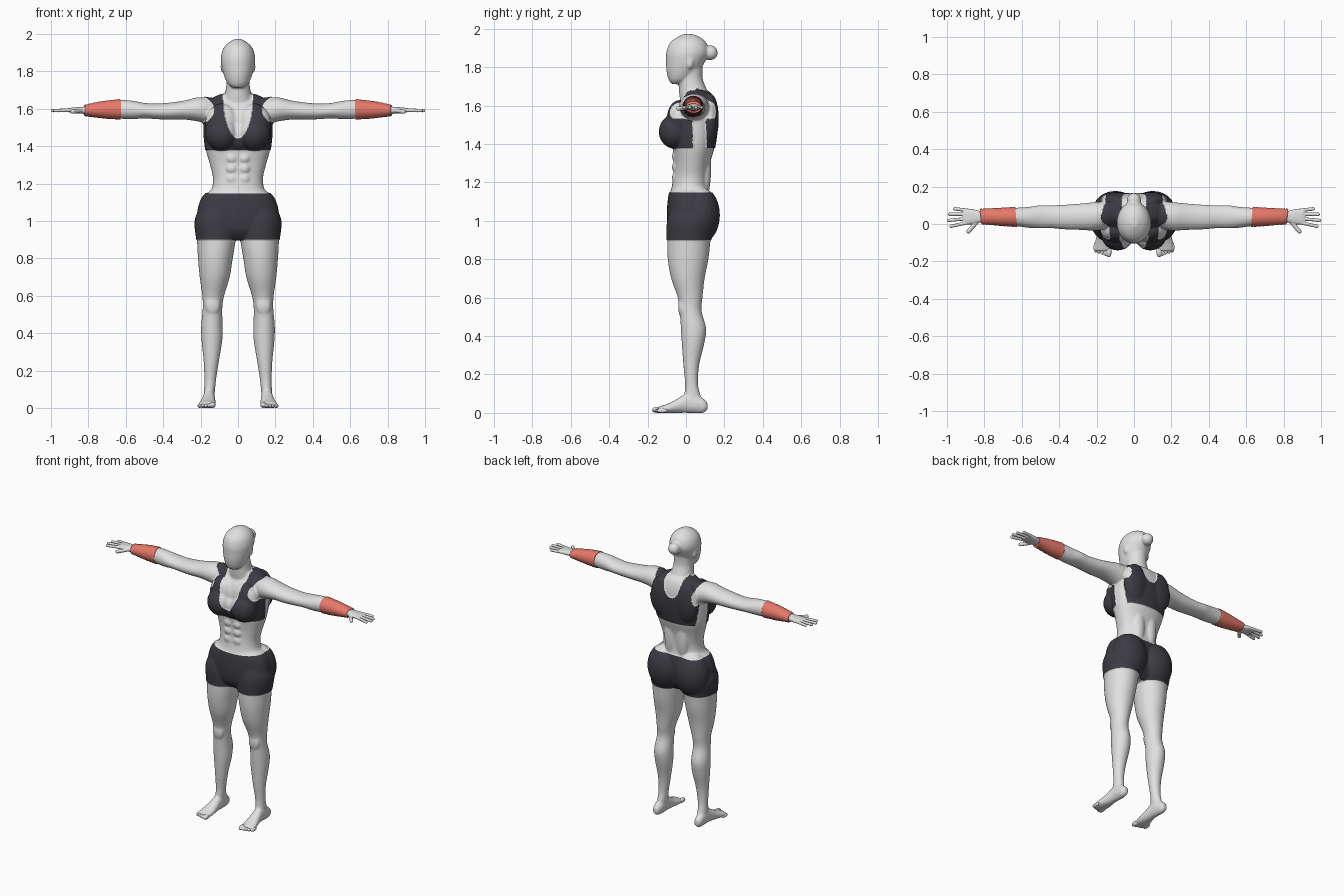
import bpy
import bmesh
import math
from mathutils import Matrix, Vector

cube = bpy.data.objects.get("Cube")
if cube:
    bpy.data.objects.remove(cube, do_unlink=True)


def material(name, colour):
    mat = bpy.data.materials.new(name)
    mat.use_nodes = True
    mat.diffuse_color = (*colour, 1)
    mat.node_tree.nodes["Principled BSDF"].inputs["Base Color"].default_value = (*colour, 1)
    return mat


SKIN = material("pale grey skin", (0.75, 0.75, 0.75))
CLOTH = material("charcoal cloth", (0.045, 0.044, 0.055))
WRAP = material("coral wrap", (0.8, 0.19, 0.14))


# Smooth interpolation through a list of rings
def spline(rings, steps):
    result = []
    last = len(rings) - 1
    for i in range(last):
        quad = [rings[max(0, min(last, i + k))] for k in (-1, 0, 1, 2)]
        for s in range(steps):
            t = s / steps
            result.append([b + 0.5 * t * (c - a + t * (2 * a - 5 * b + 4 * c - d
                           + t * (3 * (b - c) + d - a))) for a, b, c, d in zip(*quad)])
    return result + [list(rings[last])]


# Closed tube; each ring is (position on axis, low a, high a, low b, high b)
def loft(bm, axis, rings, side=1, power=1.0, steps=4, sides=32, slant=0.0):
    loops = []
    for t, a0, a1, b0, b1 in spline(rings, steps) if steps else rings:
        loop = []
        for k in range(sides):
            ang = math.tau * k / sides
            c, s = math.cos(ang), math.sin(ang)
            a = (a0 + a1) / 2 + (a1 - a0) / 2 * math.copysign(abs(c) ** power, c)
            b = (b0 + b1) / 2 + (b1 - b0) / 2 * math.copysign(abs(s) ** power, s)
            u = t + slant * c
            x, y, z = {"x": (u, a, b), "y": (a, u, b), "z": (a, b, u)}[axis]
            loop.append(bm.verts.new((x * side, y, z)))
        loops.append(loop)
    for lo, hi in zip(loops, loops[1:]):
        for k in range(sides):
            n = (k + 1) % sides
            bm.faces.new((lo[k], lo[n], hi[n], hi[k]))
    bm.faces.new(loops[0])
    bm.faces.new(loops[-1])


def blob(bm, centre, radii):
    bmesh.ops.create_uvsphere(bm, u_segments=24, v_segments=16, radius=1,
                              matrix=Matrix.Translation(centre) @ Matrix.Diagonal((*radii, 1)))


def pair(bm, centre, radii):
    for side in (1, -1):
        blob(bm, (centre[0] * side, centre[1], centre[2]), radii)


def capsule(bm, start, end, radius):
    for i in range(13):
        blob(bm, Vector(start).lerp(Vector(end), i / 12), (radius,) * 3)


def finish(name, bm, mat):
    bmesh.ops.recalc_face_normals(bm, faces=bm.faces)
    mesh = bpy.data.meshes.new(name)
    bm.to_mesh(mesh)
    bm.free()
    mesh.materials.append(mat)
    obj = bpy.data.objects.new(name, mesh)
    bpy.context.collection.objects.link(obj)
    return obj


# Fuse overlapping parts into one smooth skin
def fuse(obj, voxel, smoothing, mats):
    remesh = obj.modifiers.new("fuse", "REMESH")
    remesh.mode = "VOXEL"
    remesh.voxel_size = voxel
    remesh.use_smooth_shade = True
    relax = obj.modifiers.new("relax", "SMOOTH")
    relax.factor = 0.5
    relax.iterations = smoothing
    graph = bpy.context.evaluated_depsgraph_get()
    mesh = bpy.data.meshes.new_from_object(obj.evaluated_get(graph))
    obj.modifiers.clear()
    obj.data = mesh
    mesh.materials.clear()
    for mat in mats:
        mesh.materials.append(mat)


# Rings written as (z, half width, front, back)
def centred(rings):
    return [(z, -w, w, front, back) for z, w, front, back in rings]


TORSO = centred([
    (0.90, 0.08, -0.05, 0.08), (0.95, 0.18, -0.088, 0.12), (1.03, 0.214, -0.096, 0.13),
    (1.10, 0.202, -0.092, 0.13), (1.14, 0.178, -0.086, 0.125), (1.17, 0.142, -0.076, 0.118),
    (1.23, 0.134, -0.066, 0.117), (1.30, 0.15, -0.062, 0.126), (1.38, 0.172, -0.07, 0.148),
    (1.46, 0.181, -0.08, 0.16), (1.54, 0.181, -0.072, 0.162), (1.60, 0.17, -0.05, 0.157),
    (1.65, 0.14, -0.012, 0.14), (1.675, 0.09, -0.01, 0.12)])
NECK = centred([(1.62, 0.09, -0.03, 0.13), (1.68, 0.07, -0.037, 0.11),
                (1.74, 0.062, -0.037, 0.087), (1.80, 0.062, -0.03, 0.087)])
HEAD = centred([
    (1.712, 0.03, -0.075, -0.02), (1.735, 0.056, -0.091, 0.02), (1.78, 0.076, -0.102, 0.07),
    (1.83, 0.088, -0.104, 0.1), (1.875, 0.092, -0.103, 0.119), (1.92, 0.08, -0.088, 0.11),
    (1.95, 0.055, -0.057, 0.084), (1.972, 0.018, -0.015, 0.04)])
LEG = [
    (1.08, 0.03, 0.195, -0.07, 0.11), (1.0, 0.008, 0.229, -0.095, 0.14),
    (0.9, 0.012, 0.22, -0.098, 0.128), (0.8, 0.028, 0.214, -0.095, 0.117),
    (0.7, 0.044, 0.205, -0.077, 0.097), (0.6, 0.074, 0.191, -0.043, 0.086),
    (0.53, 0.084, 0.189, -0.033, 0.081), (0.44, 0.082, 0.197, -0.027, 0.105),
    (0.36, 0.084, 0.195, -0.022, 0.095), (0.25, 0.102, 0.184, -0.014, 0.069),
    (0.15, 0.117, 0.18, -0.005, 0.063), (0.09, 0.123, 0.182, -0.009, 0.076),
    (0.03, 0.129, 0.186, -0.01, 0.09)]
FOOT = [
    (0.112, 0.138, 0.172, 0.015, 0.055), (0.09, 0.13, 0.183, 0.0, 0.075),
    (0.05, 0.124, 0.186, -0.002, 0.1), (0.0, 0.123, 0.188, 0.0, 0.1),
    (-0.05, 0.12, 0.197, -0.001, 0.071), (-0.10, 0.117, 0.21, -0.002, 0.046),
    (-0.145, 0.12, 0.213, 0.0, 0.031)]
ARM = [
    (0.10, 0.0, 0.12, 1.55, 1.645), (0.17, -0.03, 0.12, 1.525, 1.66),
    (0.22, -0.036, 0.116, 1.533, 1.66), (0.28, -0.032, 0.11, 1.541, 1.645),
    (0.36, -0.03, 0.104, 1.541, 1.633), (0.44, -0.023, 0.1, 1.544, 1.627),
    (0.50, -0.024, 0.101, 1.548, 1.631), (0.56, -0.021, 0.092, 1.544, 1.642),
    (0.63, -0.012, 0.087, 1.546, 1.647), (0.72, -0.006, 0.082, 1.552, 1.637),
    (0.82, 0.003, 0.077, 1.565, 1.617)]
PALM = [
    (0.76, 0.005, 0.072, 1.566, 1.616), (0.82, 0.008, 0.07, 1.572, 1.611),
    (0.86, 0.0, 0.079, 1.575, 1.608), (0.90, -0.003, 0.083, 1.58, 1.604),
    (0.915, 0.0, 0.08, 1.584, 1.6)]

# Body: trunk, head and limbs
bm = bmesh.new()
loft(bm, "z", TORSO, power=0.9)
loft(bm, "z", NECK)
loft(bm, "z", HEAD)
for side in (1, -1):
    loft(bm, "z", LEG, side)
    loft(bm, "y", FOOT, side)
    loft(bm, "x", ARM, side)
# Hair bun, ears, chest, glutes, back muscles and knees
blob(bm, (0, 0.127, 1.875), (0.039, 0.039, 0.039))
pair(bm, (0.08, 0.02, 1.825), (0.014, 0.02, 0.034))
pair(bm, (0.087, -0.058, 1.465), (0.084, 0.08, 0.086))
pair(bm, (0.085, -0.035, 1.525), (0.09, 0.062, 0.1))
blob(bm, (0, -0.055, 1.45), (0.08, 0.045, 0.07))
pair(bm, (0.1, 0.075, 1.03), (0.116, 0.098, 0.145))
pair(bm, (0.09, 0.125, 1.53), (0.085, 0.042, 0.13))
pair(bm, (0.045, 0.095, 1.27), (0.045, 0.036, 0.16))
pair(bm, (0.136, -0.02, 0.55), (0.04, 0.021, 0.055))
# Abdominal muscles
for z in (1.225, 1.28, 1.335):
    pair(bm, (0.033, -0.054, z), (0.031, 0.02, 0.027))
body = finish("body", bm, SKIN)
fuse(body, 0.005, 18, [SKIN, CLOTH])


def in_shorts(p):
    return 0.9 < p.z < 1.145


def in_top(p):
    width = abs(p.x)
    if not 1.38 < p.z < 1.69 or width > 0.19:
        return False
    # Round neckline, deeper and wider at the front
    front = p.y < 0.05
    depth, reach, arm_edge = (0.22, 0.08, 0.125) if front else (0.11, 0.065, 0.145)
    drop = (1.66 - p.z) / depth
    if width < reach * math.sqrt(max(0, 1 - drop * drop)):
        return False
    # Arm openings and bare flanks
    if p.z > 1.53 and width > arm_edge + (0.165 - arm_edge) * ((p.z - 1.59) / 0.06) ** 2:
        return False
    return p.z > 1.58 or p.y < 0.035 or p.y > 0.105


# Clothing: clean hems, colour by region, slight cloth thickness
bm = bmesh.new()
bm.from_mesh(body.data)
for hem in (0.9, 1.145, 1.38):
    bmesh.ops.bisect_plane(bm, geom=bm.verts[:] + bm.edges[:] + bm.faces[:], dist=0.0002,
                           plane_co=(0, 0, hem), plane_no=(0, 0, 1))
bm.normal_update()
clothed = {}
for face in bm.faces:
    centre = face.calc_center_median()
    face.material_index = int(in_shorts(centre) or in_top(centre))
    if face.material_index:
        for v in face.verts:
            clothed[v] = v.normal.copy()
for v, normal in clothed.items():
    v.co += normal * 0.004
bm.to_mesh(body.data)
bm.free()

for side, label in ((1, "left"), (-1, "right")):
    # Hand with four fingers and a thumb
    bm = bmesh.new()
    loft(bm, "x", PALM, side, power=0.8)
    for y, tip_x, tip_y in ((0.006, 0.978, -0.012), (0.029, 0.992, 0.019),
                            (0.052, 0.985, 0.052), (0.074, 0.958, 0.081)):
        capsule(bm, (0.895 * side, y, 1.592), (tip_x * side, tip_y, 1.59), 0.0095)
    capsule(bm, (0.835 * side, 0.018, 1.59), (0.885 * side, -0.04, 1.584), 0.0115)
    fuse(finish(label + "_hand", bm, SKIN), 0.0032, 3, [SKIN])

    # Toes, the innermost one largest
    bm = bmesh.new()
    for i in range(5):
        size = 0.016 if i == 0 else 0.0115
        blob(bm, ((0.135 + 0.0175 * i) * side, -0.148 + 0.006 * i, size), (size, 0.03, size))
    fuse(finish(label + "_toes", bm, SKIN), 0.003, 2, [SKIN])

    # Forearm wrap with shallow slanting ridges
    bm = bmesh.new()
    bands = []
    for i, (x, y0, y1, z0, z1) in enumerate(spline(ARM[-3:], 9)):
        g = 0.003 + 0.002 * (i % 2)
        bands.append((x, y0 - g, y1 + g, z0 - g, z1 + g))
    loft(bm, "x", bands, side, steps=0, slant=0.005)
    wrap = finish(label + "_forearm_wrap", bm, WRAP)
    bpy.ops.object.select_all(action="DESELECT")
    wrap.select_set(True)
    bpy.context.view_layer.objects.active = wrap
    bpy.ops.object.shade_smooth_by_angle(angle=math.radians(70))
